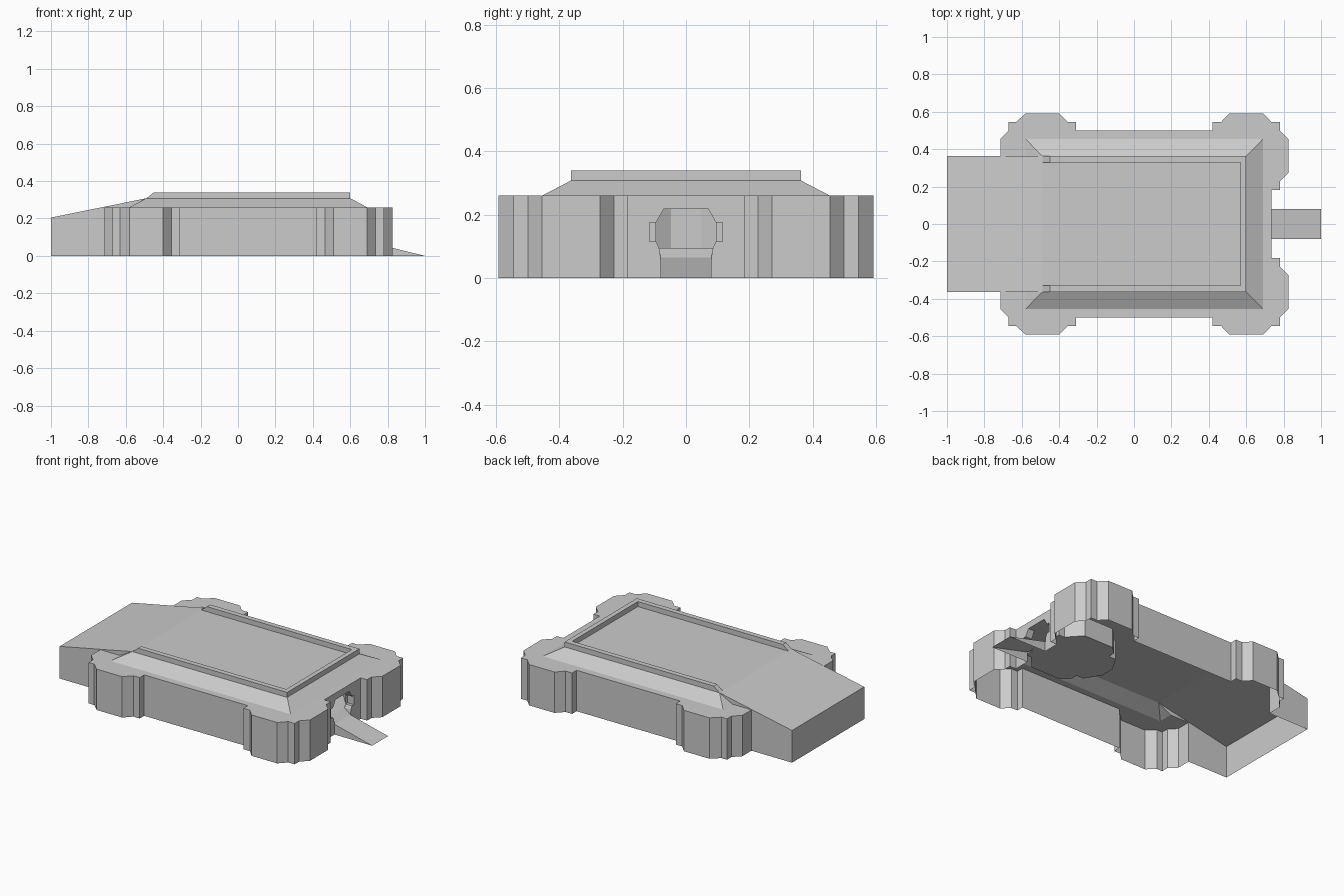
import bpy, bmesh

if "Cube" in bpy.data.objects:
    bpy.data.objects.remove(bpy.data.objects["Cube"])


def half_part(name, faces):
    """Build the +y half from planar faces, then mirror it to -y."""
    bm = bmesh.new()
    for pts in faces:
        bm.faces.new([bm.verts.new(p) for p in pts])
    bmesh.ops.remove_doubles(bm, verts=bm.verts, dist=0.0005)
    bmesh.ops.recalc_face_normals(bm, faces=bm.faces)
    me = bpy.data.meshes.new(name)
    bm.to_mesh(me)
    bm.free()
    ob = bpy.data.objects.new(name, me)
    bpy.context.collection.objects.link(ob)
    m = ob.modifiers.new("mirror", 'MIRROR')
    m.use_axis = (False, True, False)
    m.merge_threshold = 0.0005
    return ob


def strip(a, b):
    """Quads between two matching point rows."""
    return [[a[i], a[i + 1], b[i + 1], b[i]] for i in range(len(a) - 1)]


def at_z(pts, z):
    return [(x, y, z) for x, y in pts]


def at_x(pts, x):
    return [(x, y, z) for y, z in pts]


DECK, PAD, RIM = 0.26, 0.308, 0.34
W = 0.363        # half width of pad and vehicle ramp
DOOR_X = 0.735

# Outer walls with stepped corner towers, and the deck around the pad
outline = [(-.715, W), (-.715, .455), (-.67, .5), (-.67, .545), (-.63, .545),
           (-.58, .592), (-.4, .592), (-.355, .545), (-.31, .545), (-.31, .5),
           (.42, .5), (.42, .545), (.465, .545), (.51, .592), (.69, .592),
           (.735, .545), (.78, .545), (.78, .5), (.825, .455), (.825, .272),
           (.78, .228), (.78, .183), (DOOR_X, .183)]
door = [(0, .218), (.07, .218), (.095, .175), (.115, .175), (.115, .115),
        (.095, .115), (.085, .095), (.08, .065)]
hole = [(.69, 0), (.69, .455), (-.58, .455), (-.58, W)]
walls = strip(at_z(outline, 0), at_z(outline, DECK))
walls.append(at_z(outline + [(DOOR_X, 0)] + hole, DECK))
walls.append(at_x(door + [(.08, 0), (.183, 0), (.183, DECK), (0, DECK)], DOOR_X))
half_part("base_walls", walls)

# Sloped skirt, pad floor and raised U-shaped rim
low = [(-.58, .455), (.69, .455), (.69, 0)]
top = [(-.49, W), (.6, W), (.6, 0)]
inner = [(-.49, .33), (.57, .33), (.57, 0)]
top_hi = [(-.45, W)] + top[1:]
inner_hi = [(-.45, .33)] + inner[1:]
pad = strip(at_z(low, DECK), at_z(top, PAD))
pad.append([(-.58, .455, DECK), (-.49, W, PAD), (-.58, W, DECK)])
half_part("pad_skirt", pad)
half_part("pad_floor", [at_z([(-.49, 0), (.6, 0), (.6, W), (-.49, W)], PAD)])
rim = strip(at_z(top, PAD), at_z(top_hi, RIM))
rim += strip(at_z(top_hi, RIM), at_z(inner_hi, RIM))
rim += strip(at_z(inner_hi, RIM), at_z(inner, PAD))
rim.append([(-.49, W, PAD), (-.45, W, RIM), (-.45, .33, RIM), (-.49, .33, PAD)])
half_part("pad_rim", rim)

# Large ramp up to the pad
side = [(-1, 0), (-.715, 0), (-.715, DECK), (-.58, DECK), (-.49, PAD), (-1, .205)]
half_part("large_ramp", [
    [(x, W, z) for x, z in side],
    [(-1, 0, .205), (-.49, 0, PAD), (-.49, W, PAD), (-1, W, .205)],
    [(-1, 0, 0), (-1, W, 0), (-1, W, .205), (-1, 0, .205)]])

# Narrow entry ramp
half_part("entry_ramp", [
    [(DOOR_X, 0, .065), (1, 0, 0), (1, .08, 0), (DOOR_X, .08, .065)],
    [(DOOR_X, .08, .065), (1, .08, 0), (DOOR_X, .08, 0)]])

# Doorway lining with side pockets and a sloped sill
IN_X = 0.69
lining = strip(at_x(door[:-1], DOOR_X), at_x(door[:-1], IN_X))
lining.append([(DOOR_X, .085, .095), (IN_X, .085, .095), (DOOR_X, .08, .065)])
lining.append([(IN_X, 0, .095), (IN_X, .085, .095),
               (DOOR_X, .08, .065), (DOOR_X, 0, .065)])
lining.append(at_x(door[2:6], IN_X))
half_part("doorway", lining)

# Small room behind the doorway
plan = [(IN_X, .095), (IN_X, .15), (.65, .15), (.57, .238), (.36, .238),
        (.31, .19), (.31, .145), (.26, .145), (.2, .047), (.2, 0)]
room = strip(at_z(plan, .095), at_z(plan, .22))
for z in (.095, .22):
    room.append(at_z(plan + [(IN_X, 0)], z))
half_part("entry_room", room)
